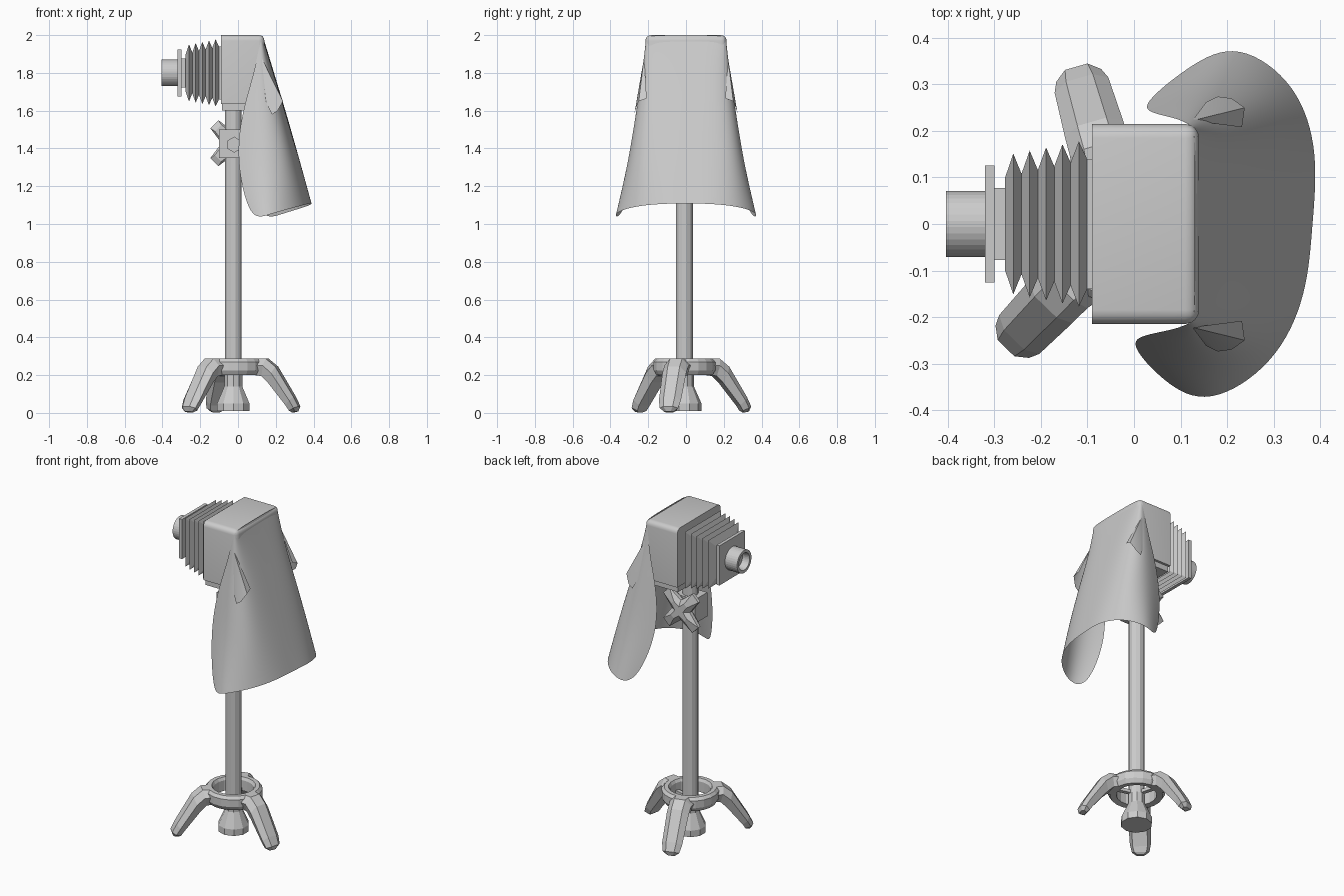
import bpy, bmesh, math
from mathutils import Vector, Matrix

if "Cube" in bpy.data.objects:
    bpy.data.objects.remove(bpy.data.objects["Cube"])

grey = bpy.data.materials.new("plain grey")
grey.diffuse_color = (0.6, 0.6, 0.6, 1)
grey.use_nodes = True
grey.node_tree.nodes["Principled BSDF"].inputs["Base Color"].default_value = grey.diffuse_color
PX, PY = -0.025, -0.008          # pole axis


def add(name, verts, faces, smooth=None):
    me = bpy.data.meshes.new(name)
    me.from_pydata([tuple(v) for v in verts], [], faces)
    bm = bmesh.new()
    bm.from_mesh(me)
    bmesh.ops.recalc_face_normals(bm, faces=bm.faces)
    bm.to_mesh(me)
    bm.free()
    me.materials.append(grey)
    ob = bpy.data.objects.new(name, me)
    bpy.context.collection.objects.link(ob)
    if smooth:
        bpy.ops.object.select_all(action='DESELECT')
        ob.select_set(True)
        bpy.context.view_layer.objects.active = ob
        bpy.ops.object.shade_smooth_by_angle(angle=math.radians(smooth))
    return ob


def loft(name, rings, caps=True, loop=False, smooth=None):
    """Skin a list of closed rings with equal point counts."""
    n, m = len(rings[0]), len(rings)
    faces = [(i * n + j, i * n + (j + 1) % n, (i + 1) % m * n + (j + 1) % n, (i + 1) % m * n + j)
             for i in range(m if loop else m - 1) for j in range(n)]
    if caps and not loop:
        faces += [tuple(range(n)), tuple(range((m - 1) * n, m * n))]
    return add(name, [v for r in rings for v in r], faces, smooth)


def turned(name, profile, sides, origin, axis='Z', loop=False, smooth=None):
    """Revolve (radius, height) pairs around an axis."""
    rings = []
    for r, h in profile:
        ring = []
        for k in range(sides):
            a = 2 * math.pi * (k + 0.5) / sides
            c, s = r * math.cos(a), r * math.sin(a)
            p = {'Z': (c, s, h), 'X': (h, c, s), 'Y': (c, h, s)}[axis]
            ring.append(Vector(p) + Vector(origin))
        rings.append(ring)
    return loft(name, rings, loop=loop, smooth=smooth)


def box(name, x, y, z):
    rings = [[(a, y[0], z[0]), (a, y[1], z[0]), (a, y[1], z[1]), (a, y[0], z[1])] for a in x]
    return loft(name, rings)


# Pole and flared foot
turned("pole", [(0.046, 0.1), (0.046, 1.6)], 12, (PX, PY, 0))
turned("pole_foot", [(0.09, 0.01), (0.09, 0.05), (0.05, 0.14), (0.05, 0.2)], 10, (PX, PY, 0))

# Base ring with chamfered section
turned("base_ring", [(0.115, 0.205), (0.15, 0.2), (0.165, 0.225), (0.165, 0.27),
                     (0.15, 0.287), (0.125, 0.287), (0.115, 0.27)], 20, (PX, PY, 0), loop=True)

# Three legs: top (r, z), underside (r, z), half width
LEG = [((.13, .287), (.13, .2), .075), ((.185, .287), (.165, .195), .066),
       ((.237, .245), (.2, .16), .065), ((.335, .085), (.295, .04), .06),
       ((.36, .035), (.312, .012), .05), ((.352, .008), (.325, .002), .025)]
for k in range(3):
    turn = Matrix.Translation((PX, PY, 0)) @ Matrix.Rotation(math.radians(106 + 120 * k), 4, 'Z')
    rings = []
    for (tr, tz), (br, bz), w in LEG:
        mr, mz = tr * 0.6 + br * 0.4, tz * 0.6 + bz * 0.4
        rings.append([turn @ Vector(p) for p in (
            (tr, -w * .5, tz), (tr, w * .5, tz), (mr, w, mz),
            (br, w * .7, bz), (br, -w * .7, bz), (mr, -w, mz))])
    loft("leg_%d" % (k + 1), rings)
    # Thin spoke joining ring and pole
    loft("spoke_%d" % (k + 1), [[turn @ Vector((r, y, z)) for y, z in
         ((-.012, .205), (.012, .205), (.012, .225), (-.012, .225))] for r in (0.03, 0.125)])

# Clamp block with bolt and star-shaped hand knob
box("clamp_block", (PX - 0.075, PX + 0.07), (PY - 0.06, PY + 0.06), (1.35, 1.5))
turned("clamp_bolt", [(0.042, -0.1), (0.042, -0.05)], 6, (PX + 0.005, PY, 1.42), 'Y')
star = []
for y, scale in ((0.06, 0.8), (0.075, 1), (0.095, 1), (0.115, 0.45)):
    star.append([(PX + r * scale * math.cos(a), PY + y, 1.428 + r * scale * math.sin(a))
                 for k in range(12)
                 for a, r in [(math.radians(45 + 90 * (k // 3) + (-12, 12, 45)[k % 3]),
                               (0.145, 0.145, 0.062)[k % 3])]])
loft("star_knob", star)

# Camera body: rounded everywhere except front rim and underside
body = box("camera_body", (-0.09, 0.14), (-0.215, 0.215), (1.635, 2.0))
bm = bmesh.new()
bm.from_mesh(body.data)
edges = [e for e in bm.edges if not all(v.co.x < 0 for v in e.verts)
         and not all(v.co.z < 1.7 for v in e.verts)]
bmesh.ops.bevel(bm, geom=edges, offset=0.03, segments=4, profile=0.5, affect='EDGES')
bm.to_mesh(body.data)
bm.free()
bpy.ops.object.select_all(action='DESELECT')
body.select_set(True)
bpy.context.view_layer.objects.active = body
bpy.ops.object.shade_smooth_by_angle(angle=math.radians(35))
box("body_base_plate", (-0.085, 0.13), (-0.2, 0.2), (1.6, 1.637))

# Bellows: square zigzag growing towards the body
rings = []
for i in range(11):
    x = -0.277 + i * 0.0176
    h = 0.148 + 0.0033 * i if i % 2 else 0.1 + 0.004 * i
    rings.append([(x, -h, 1.8 - h), (x, h, 1.8 - h), (x, h, 1.8 + h), (x, -h, 1.8 + h)])
rings.append([(-0.085, y, z) for x, y, z in rings[-1]])
loft("bellows", rings)

# Front standard and hollow lens barrel
box("front_board_back", (-0.302, -0.275), (-0.077, 0.077), (1.723, 1.877))
box("front_board", (-0.32, -0.3), (-0.126, 0.126), (1.676, 1.924))
turned("lens_barrel", [(0.071, -0.315), (0.071, -0.404), (0.053, -0.404), (0.045, -0.36)],
       32, (0, 0, 1.8), 'X')

# Dark cloth: half sections from the centre back to the front edge, mirrored
ROWS = [
    (0.0, [(.13, 0, 2), (.13, .1, 2), (.13, .19, 1.997), (.128, .21, 1.98), (.115, .215, 1.96)]),
    (0.2, [(.19, 0, 1.8), (.19, .12, 1.8), (.178, .205, 1.8), (.14, .24, 1.8), (.09, .227, 1.8)]),
    (0.4, [(.25, 0, 1.6), (.25, .14, 1.6), (.225, .24, 1.6), (.14, .275, 1.6), (.03, .238, 1.6)]),
    (0.66, [(.325, 0, 1.34), (.32, .16, 1.34), (.28, .28, 1.34), (.15, .32, 1.34), (0, .255, 1.34)]),
    (1.0, [(.383, 0, 1.11), (.385, .15, 1.107), (.33, .3, 1.09), (.19, .395, 1.05), (.09, .34, 1.015)]),
]
verts = []
for t, half in ROWS:
    full = [(x, -y, z) for x, y, z in half[:0:-1]] + half
    verts += [(x + 0.08 * y * t, y, z) for x, y, z in full]
faces = [(r * 9 + c, r * 9 + c + 1, r * 9 + c + 10, r * 9 + c + 9) for r in range(4) for c in range(8)]
cloth = add("dark_cloth", verts, faces, 80)
sub = cloth.modifiers.new("soft drape", 'SUBSURF')
sub.levels = sub.render_levels = 3

# Small cone-shaped folds standing out from both sides of the cloth
for s, side in ((1, "left"), (-1, "right")):
    rim = [(.135, .235, 1.69), (.155, .262, 1.63), (.18, .274, 1.58),
           (.21, .27, 1.6), (.238, .25, 1.65), (.232, .208, 1.665)]
    pts = [(.125, .222, 1.88)] + rim
    add("cloth_fold_" + side, [(x, y * s, z) for x, y, z in pts],
        [(0, i, i + 1) for i in range(1, 6)], 60)
